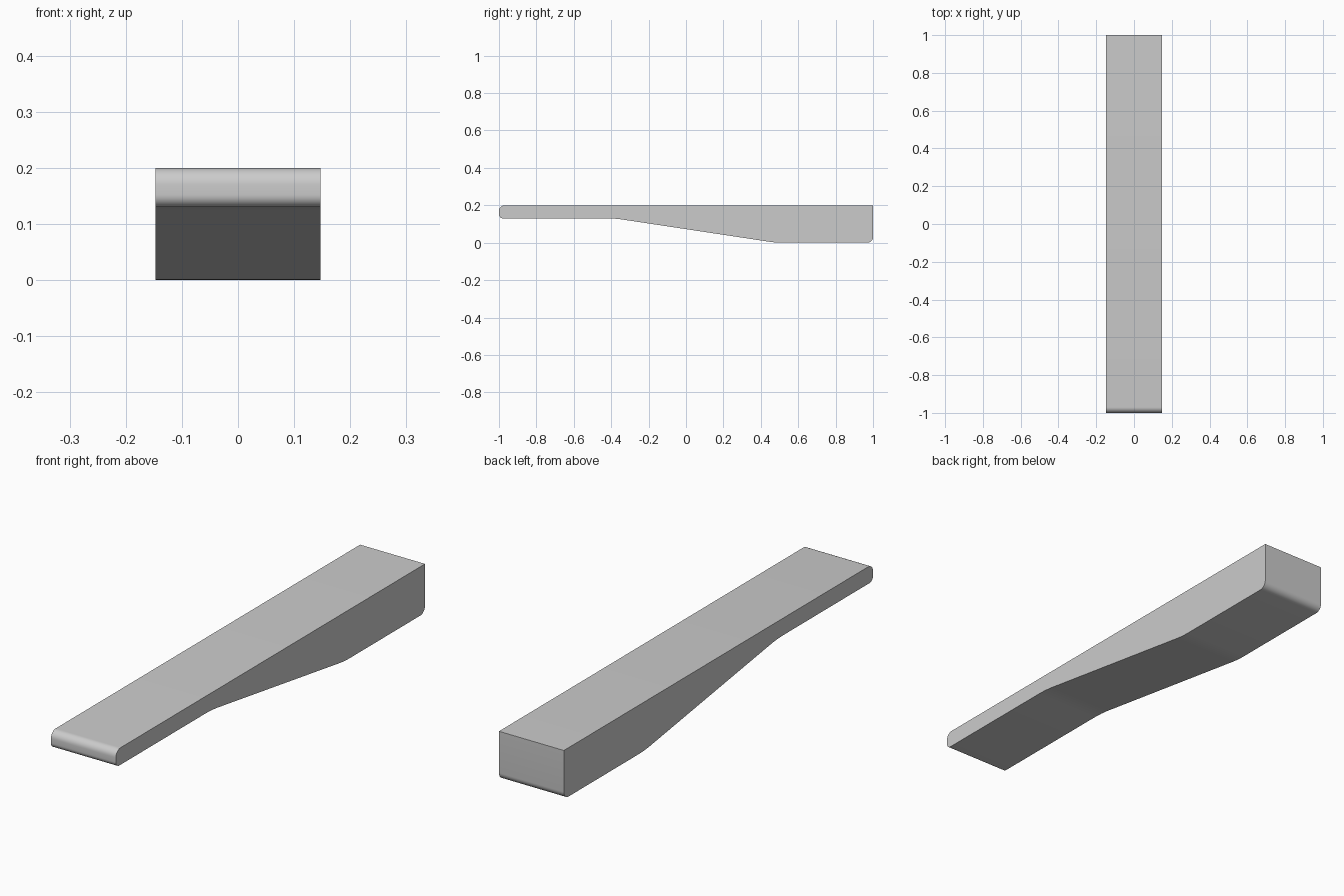
import bpy, bmesh, math
from mathutils import Vector

if "Cube" in bpy.data.objects:
    bpy.data.objects.remove(bpy.data.objects["Cube"])

HALF_WIDTH = 0.147

# Side profile corners: y, z, fillet radius
CORNERS = [
    (-1.0, 0.2, 0.03),
    (-1.0, 0.13, 0.022),
    (-0.38, 0.13, 0.6),
    (0.48, 0.0, 0.5),
    (1.0, 0.0, 0.03),
    (1.0, 0.2, 0.0),
]


def fillet(prev, cur, nxt, radius, steps=8):
    """Points of a rounded corner between two straight edges."""
    if radius == 0:
        return [cur]
    a, b = (prev - cur).normalized(), (nxt - cur).normalized()
    half = a.angle(b) / 2
    centre = cur + (a + b).normalized() * radius / math.sin(half)
    reach = radius / math.tan(half)
    start, end = cur + a * reach - centre, cur + b * reach - centre
    sweep = start.angle(end)
    return [centre + (start * math.sin((1 - t) * sweep) + end * math.sin(t * sweep)) / math.sin(sweep)
            for t in (i / steps for i in range(steps + 1))]


# Rounded outline
pts = [Vector((y, z)) for y, z, _ in CORNERS]
outline = []
for i, (_, _, r) in enumerate(CORNERS):
    outline += fillet(pts[i - 1], pts[i], pts[(i + 1) % len(pts)], r)

# Extrude the outline across the width
bm = bmesh.new()
side = bm.faces.new([bm.verts.new((-HALF_WIDTH, p.x, p.y)) for p in outline])
ext = bmesh.ops.extrude_face_region(bm, geom=[side], use_keep_orig=True)
bmesh.ops.translate(bm, vec=(2 * HALF_WIDTH, 0, 0),
                    verts=[v for v in ext["geom"] if isinstance(v, bmesh.types.BMVert)])
bmesh.ops.recalc_face_normals(bm, faces=bm.faces)
mesh = bpy.data.meshes.new("tapered_bar")
bm.to_mesh(mesh)
bm.free()

bar = bpy.data.objects.new("tapered_bar", mesh)
bpy.context.collection.objects.link(bar)
bpy.context.view_layer.objects.active = bar
bar.select_set(True)
bpy.ops.object.shade_smooth_by_angle(angle=math.radians(30))
